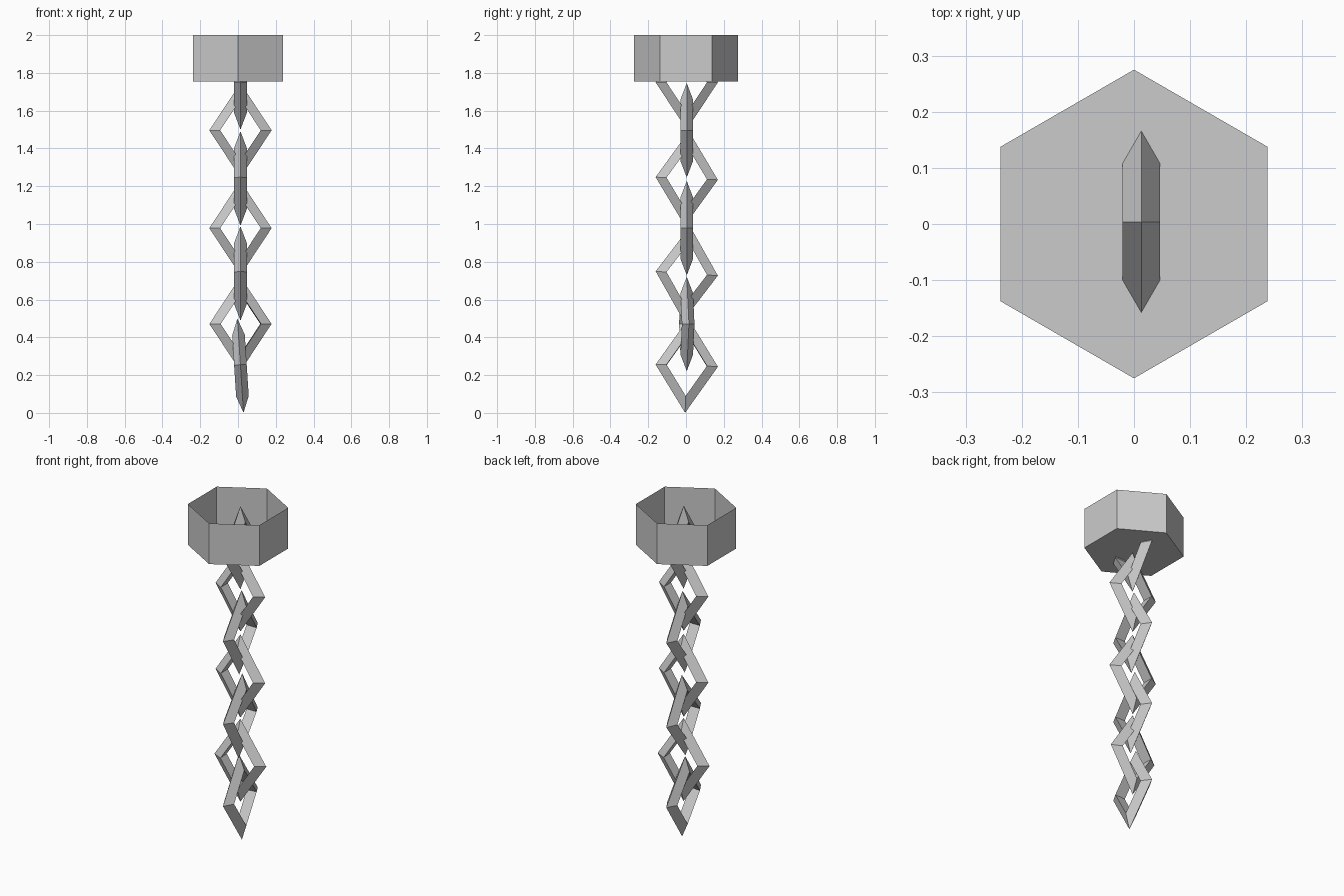
import bpy, bmesh
from math import sin, cos, pi, radians

if "Cube" in bpy.data.objects:
    bpy.data.objects.remove(bpy.data.objects["Cube"])

MAJOR, MINOR, STRETCH = 0.1265, 0.0385, 1.515


def new_object(name, bm):
    mesh = bpy.data.meshes.new(name)
    bm.to_mesh(mesh)
    bm.free()
    ob = bpy.data.objects.new(name, mesh)
    bpy.context.collection.objects.link(ob)
    return ob


def chain_link(name, z, along_y, rot=(0, 0, 0), x=0.013):
    # Diamond ring: four segments with a triangular section, ridge outward
    bm = bmesh.new()
    rings = []
    for i in range(4):
        a = i * pi / 2
        ring = []
        for j in range(3):
            b = j * 2 * pi / 3
            r = MAJOR + MINOR * cos(b)
            u, side, h = r * cos(a), MINOR * sin(b), r * sin(a) * STRETCH
            ring.append(bm.verts.new((side, u, h) if along_y else (u, side, h)))
        rings.append(ring)
    for i in range(4):
        p, q = rings[i], rings[(i + 1) % 4]
        for j in range(3):
            k = (j + 1) % 3
            bm.faces.new((p[j], q[j], q[k], p[k]))
    bmesh.ops.recalc_face_normals(bm, faces=bm.faces)
    ob = new_object(name, bm)
    ob.location = (x, 0.004, z)
    ob.rotation_euler = [radians(d) for d in rot]


# Hexagonal ceiling cup, open at the top
bm = bmesh.new()
low, high = [[bm.verts.new((0.275 * sin(i * pi / 3), 0.275 * cos(i * pi / 3), z))
              for i in range(6)] for z in (1.755, 2.0)]
bm.faces.new(low)
for i in range(6):
    k = (i + 1) % 6
    bm.faces.new((low[k], low[i], high[i], high[k]))
new_object("hexagonal_cup", bm)

# Chain links, alternating direction from top to bottom
links = [
    (1.75, True, (0, 0, 0)),
    (1.496, False, (0, 0, 0)),
    (1.241, True, (-2.5, 0, 0)),
    (0.978, False, (0, 0, 0)),
    (0.738, True, (-4, 0, 0)),
    (0.471, False, (0, 0, 4)),
    (0.25, True, (-2, -3.7, 0)),
]
for n, (z, along_y, rot) in enumerate(links, 1):
    chain_link(f"chain_link_{n}", z, along_y, rot)
